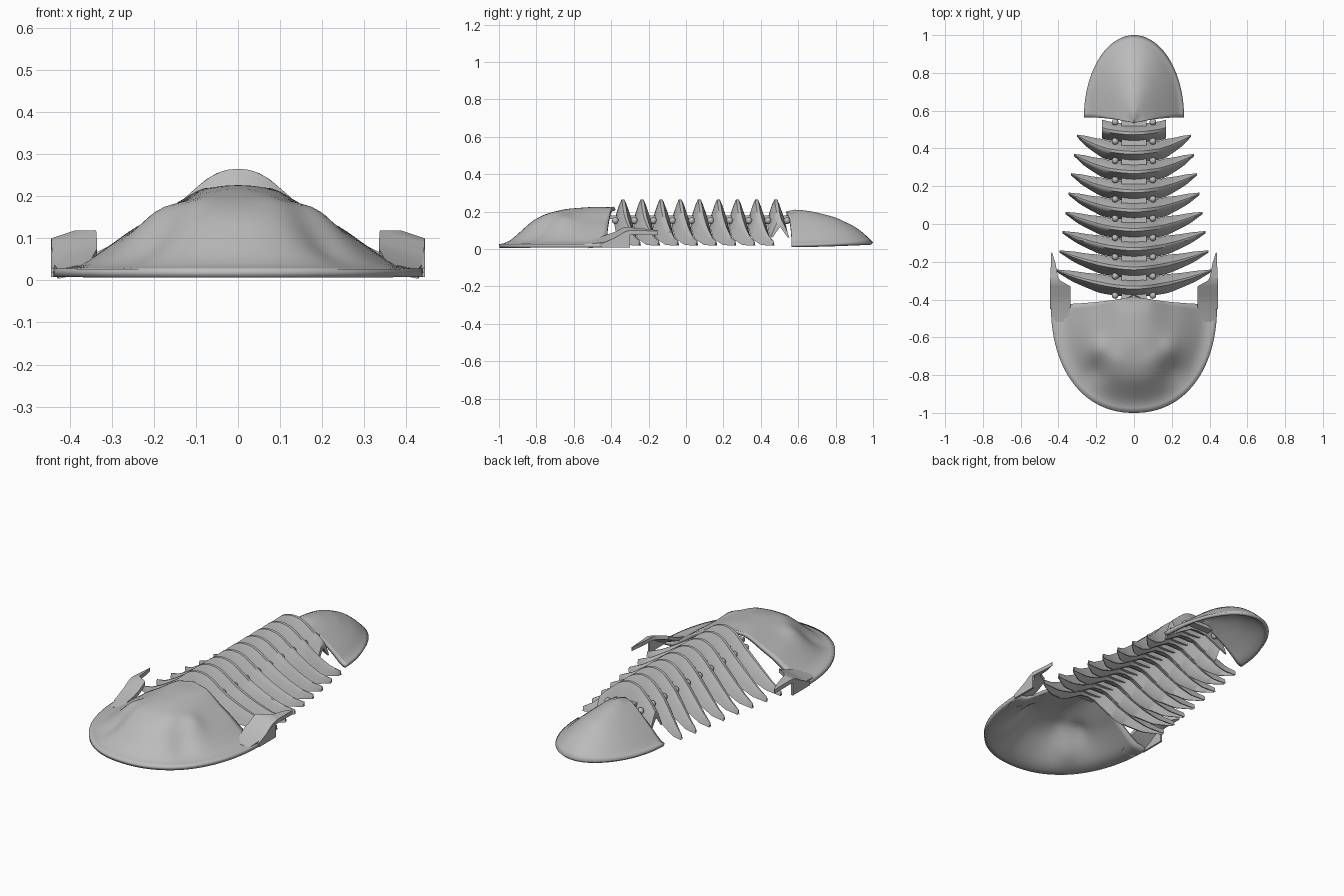
import bpy, bmesh, math
from mathutils import Vector

if "Cube" in bpy.data.objects:
    bpy.data.objects.remove(bpy.data.objects["Cube"], do_unlink=True)

STONE = (0.5, 0.5, 0.5, 1)
stone = bpy.data.materials.new("stone grey")
stone.use_nodes = True
stone.diffuse_color = STONE
stone.node_tree.nodes["Principled BSDF"].inputs["Base Color"].default_value = STONE


def interp(points, t):
    """Linear interpolation through (position, value) pairs."""
    for (a, va), (b, vb) in zip(points, points[1:]):
        if t <= b:
            return va + (vb - va) * max(0, (t - a) / (b - a))
    return points[-1][1]


def finish(name, bm, closed=True, angle=40):
    if closed:
        bmesh.ops.recalc_face_normals(bm, faces=bm.faces)
    mesh = bpy.data.meshes.new(name)
    bm.to_mesh(mesh)
    bm.free()
    mesh.materials.append(stone)
    ob = bpy.data.objects.new(name, mesh)
    bpy.context.collection.objects.link(ob)
    bpy.ops.object.select_all(action='DESELECT')
    ob.select_set(True)
    bpy.context.view_layer.objects.active = ob
    bpy.ops.object.shade_smooth_by_angle(angle=math.radians(angle))
    return ob


def loft(name, sections, angle=40):
    """Closed solid through a list of equal-length point loops."""
    bm = bmesh.new()
    loops = [[bm.verts.new(p) for p in s] for s in sections]
    n = len(loops[0])
    for a, b in zip(loops, loops[1:]):
        for i in range(n):
            bm.faces.new((a[i], a[(i + 1) % n], b[(i + 1) % n], b[i]))
    bm.faces.new(loops[0])
    bm.faces.new(loops[-1])
    return finish(name, bm, angle=angle)


def half_dome(name, y0, rx, ry, power, side, length, thick, lip, bumps=()):
    """Hollow half-oval shield; side and length are its height profiles."""
    rings, steps = 22, 56
    bm = bmesh.new()
    grid = []
    for i in range(rings + 1):
        r = i / rings
        row = []
        for j in range(steps + 1):
            a = math.pi * j / steps
            c, s = math.cos(a), math.sin(a)
            x = rx * r * math.copysign(abs(c) ** (2 / power), c)
            y = y0 + ry * r * abs(s) ** (2 / power)
            y -= math.copysign(lip, ry) * (1 - r) ** 2
            k = s * s
            z = interp(side, r) * (1 - k) + interp(length, r) * k
            for bx, by, size, height in bumps:
                d = (abs(x) - bx) ** 2 + (y - by) ** 2
                z += height * math.exp(-d / size ** 2)
            row.append(bm.verts.new((x, y, z)))
        grid.append(row)
    for a, b in zip(grid, grid[1:]):
        for j in range(steps):
            bm.faces.new((a[j], b[j], b[j + 1], a[j + 1]))
    bmesh.ops.remove_doubles(bm, verts=bm.verts, dist=1e-5)
    bm.normal_update()
    if sum(f.normal.z for f in bm.faces) < 0:
        bmesh.ops.reverse_faces(bm, faces=bm.faces)
    # soften the profile corners, keeping the border
    inner = [v for v in bm.verts if not v.is_boundary]
    for _ in range(2):
        bmesh.ops.smooth_vert(bm, verts=inner, factor=0.5, use_axis_z=True)
    ob = finish(name, bm, closed=False)
    mod = ob.modifiers.new("shell", 'SOLIDIFY')
    mod.thickness = thick
    mod.offset = -1


# Head shield with eye swellings and a furrow around the middle lobe
half_dome("head_shield", -0.425, 0.44, -0.575, 2.2,
          [(0, .227), (.2, .218), (.32, .187), (.42, .158), (.57, .122),
           (.76, .062), (.87, .031), (1, .028)],
          [(0, .222), (.14, .227), (.4, .215), (.57, .19), (.69, .155),
           (.79, .1), (.9, .042), (.94, .03), (1, .026)],
          .02, .04,
          [(.19, -.66, .05, .02), (.2, -.78, .06, -.03), (.1, -.72, .05, .01)])

# Tail shield
half_dome("tail_shield", 0.565, 0.265, 0.435, 2.0,
          [(0, .2), (.2, .19), (.4, .155), (.7, .09), (.93, .032), (1, .028)],
          [(0, .2), (.1, .213), (.3, .2), (.55, .17), (.78, .12),
           (.9, .08), (1, .035)],
          .018, .03)

# Raised rear corners of the head, each ending in a spine
# rows: y, inner x, outer x, inner z, outer z
CORNER = [(-.52, .355, .428, .04, .026), (-.43, .335, .437, .075, .038),
          (-.38, .335, .442, .092, .06), (-.33, .337, .443, .118, .09),
          (-.3, .39, .444, .118, .1), (-.28, .403, .443, .113, .1),
          (-.21, .415, .44, .108, .098), (-.15, .434, .438, .1, .096)]
for sx, label in ((1, "left"), (-1, "right")):
    loft(label + "_head_spine",
         [[(sx * xi, y, zi), (sx * xo, y, zo), (sx * xo, y, zo - .022),
           (sx * xi, y, zi - .022)] for y, xi, xo, zi, zo in CORNER], 40)
    # outer rim that joins the corner to the brim
    loft(label + "_head_cheek",
         [[(sx * .434, y, .008), (sx * .444, y, .008), (sx * .444, y, t), (sx * .432, y, t)]
          for y, t in ((-.45, .03), (-.38, .06), (-.3, .095))], 30)

# Body rings: arched ribs, each a bell-shaped tent with a hollow underside,
# sweeping back to points
ARCH = [(0, .27), (.06, .268), (.12, .26), (.18, .246), (.26, .218), (.34, .188),
        (.44, .16), (.62, .113), (.82, .068), (1, .045)]
UNDERSIDE = [(0, .15), (.12, .142), (.34, .085), (.5, .052), (.75, .022), (1, .018)]
WIDTH = [(0, .047), (.2, .05), (.45, .05), (.6, .04), (.8, .028), (1, .006)]
BELL = [(-1, -1), (-.72, -.62), (-.4, -.25), (-.16, -.04), (.16, -.04),
        (.4, -.25), (.72, -.62), (1, -1), (.8, -1), (0, -.4), (-.8, -1)]


def ring(name, y, half, reach=1.0):
    sections = []
    for i in range(-18, 19):
        x = half * i / 18
        # the middle lobe keeps its width while the ribs shorten rearward
        u = interp([(0, 0), (.14, .34), (half, reach)], abs(x))
        z = interp(ARCH, u)
        width = interp(WIDTH, u)
        drop = z - interp(UNDERSIDE, u)
        back = y + .09 * u ** 1.7
        sections.append([(x, back + b * width, z + d * drop) for b, d in BELL])
    loft(name, sections, 50)


for n in range(8):
    ring(f"body_ring_{n + 1}", -.337 + .102 * n, .41 - .0155 * n)
ring("body_ring_9", .48, .17, .45)

# Hinges between the rings: a middle tongue and a small pin at each side
for n in range(10):
    y = -.388 + .102 * n
    loft(f"hinge_tongue_{n + 1}",
         [[(x, y - .035, .16), (x, y - .035, .18), (x, y + .035, .18), (x, y + .035, .16)]
          for x in (-.065, .065)], 30)
    for sx, label in ((1, "left"), (-1, "right")):
        bm = bmesh.new()
        bmesh.ops.create_uvsphere(bm, u_segments=14, v_segments=8, radius=.018)
        bmesh.ops.translate(bm, verts=bm.verts, vec=Vector((sx * .1, y + .01, .152)))
        finish(f"{label}_hinge_pin_{n + 1}", bm)
